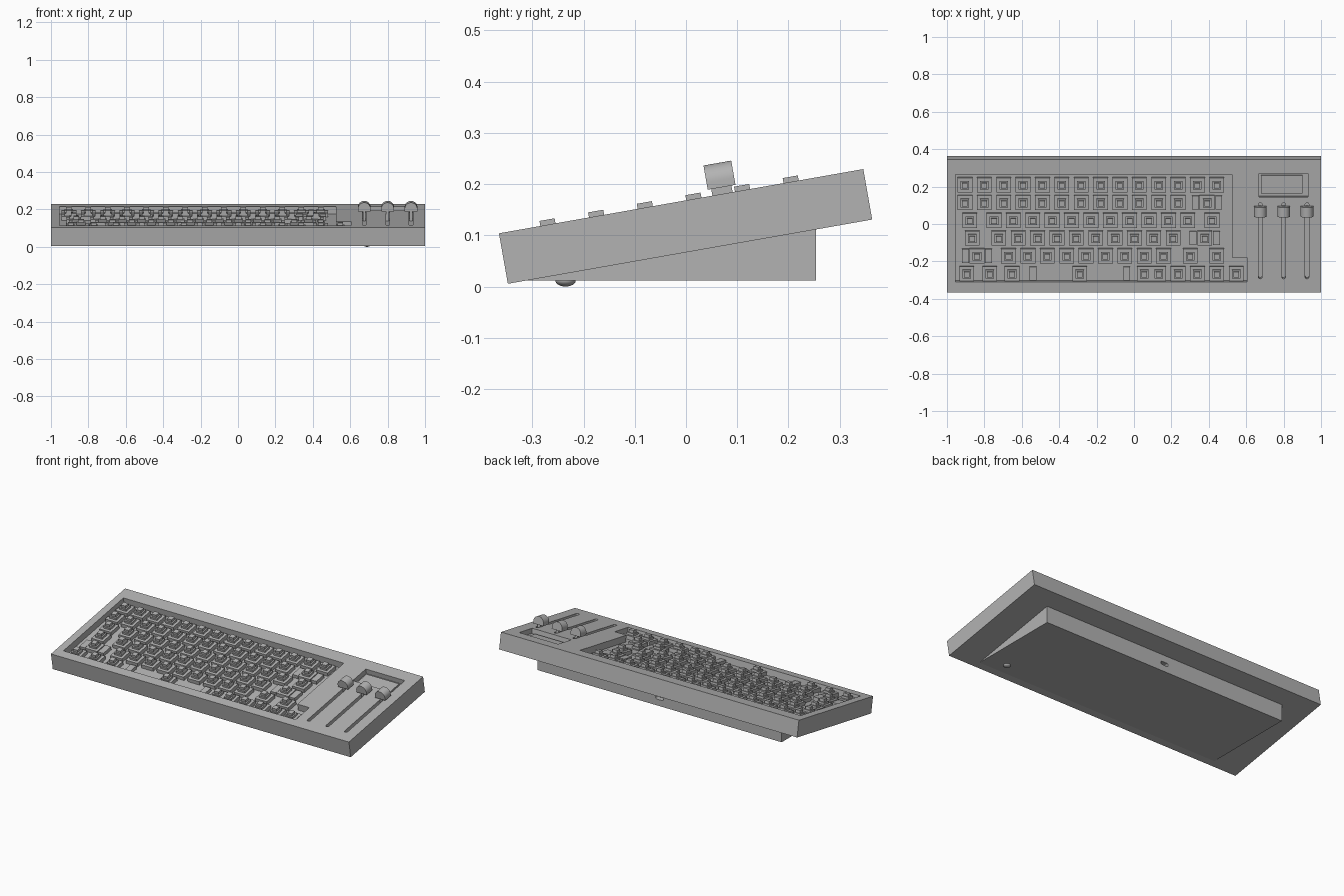
import bpy, bmesh, math
from mathutils import Matrix

cube = bpy.data.objects.get("Cube")
if cube:
    bpy.data.objects.remove(cube, do_unlink=True)

grey = bpy.data.materials.new("plain_grey")
grey.use_nodes = True
GREY = (0.45, 0.45, 0.45, 1)
grey.diffuse_color = GREY
grey.node_tree.nodes["Principled BSDF"].inputs["Base Color"].default_value = GREY

# Sloped frame: x across, y up the slope, z above the top surface
SLOPE = Matrix.Translation((0, -0.0095, 0.1665)) @ Matrix.Rotation(math.radians(10), 4, 'X')
FLAT = Matrix.Identity(4)


def box(bm, x, y, w, d, z0, z1):
    m = Matrix.Translation((x, y, (z0 + z1) / 2)) @ Matrix.Diagonal((w, d, z1 - z0, 1))
    bmesh.ops.create_cube(bm, size=1, matrix=m)


def prism(bm, points, offset):
    face = bm.faces.new([bm.verts.new(p) for p in points])
    res = bmesh.ops.extrude_face_region(bm, geom=[face])
    verts = [g for g in res["geom"] if isinstance(g, bmesh.types.BMVert)]
    bmesh.ops.translate(bm, verts=verts, vec=offset)


def slot(bm, x, y0, y1, r, z0, z1):
    """Vertical prism with rounded ends."""
    arc = [math.pi * i / 8 for i in range(9)]
    pts = [(x + r * math.cos(a), y1 - r + r * math.sin(a), z0) for a in arc]
    pts += [(x - r * math.cos(a), y0 + r - r * math.sin(a), z0) for a in arc]
    prism(bm, pts, (0, 0, z1 - z0))


def to_mesh(bm, name):
    bmesh.ops.recalc_face_normals(bm, faces=bm.faces)
    mesh = bpy.data.meshes.new(name)
    bm.to_mesh(mesh)
    bm.free()
    mesh.materials.append(grey)
    return mesh


def add(name, mesh, matrix):
    obj = bpy.data.objects.new(name, mesh)
    bpy.context.collection.objects.link(obj)
    obj.matrix_world = matrix
    return obj


def select(obj):
    bpy.ops.object.select_all(action='DESELECT')
    obj.select_set(True)
    bpy.context.view_layer.objects.active = obj


def smooth(obj):
    select(obj)
    bpy.ops.object.shade_smooth_by_angle(angle=math.radians(35))


def carve(obj, cutter):
    cutter.hide_render = True
    mod = obj.modifiers.new("carve", 'BOOLEAN')
    mod.operation = 'DIFFERENCE'
    mod.solver = 'EXACT'
    mod.object = cutter
    select(obj)
    bpy.ops.object.modifier_apply(modifier=mod.name)
    bpy.data.objects.remove(cutter, do_unlink=True)


SLIDERS = (0.675, 0.8, 0.925)
PLATE = -0.04

# Case slab with key well, display window and slider slots
bm = bmesh.new()
box(bm, 0, 0, 2, 0.722, -0.1, 0)
case = add("case", to_mesh(bm, "case"), SLOPE)

bm = bmesh.new()
well = [(-0.955, -0.305), (0.605, -0.305), (0.605, -0.173),
        (0.525, -0.173), (0.525, 0.279), (-0.955, 0.279)]
prism(bm, [(x, y, PLATE) for x, y in well], (0, 0, 0.1))
box(bm, 0.8, 0.22, 0.262, 0.128, -0.03, 0.05)
for x in SLIDERS:
    slot(bm, x, -0.288, 0.125, 0.01, -0.04, 0.05)
carve(case, add("case_cutter", to_mesh(bm, "case_cutter"), SLOPE))

# Display panel in the window
bm = bmesh.new()
box(bm, 0.79, 0.22, 0.22, 0.1, -0.031, -0.022)
add("display_panel", to_mesh(bm, "display_panel"), SLOPE)

# Wedge stand with cable port
bm = bmesh.new()
side = [(-0.308, 0.012), (0.254, 0.012), (0.254, 0.125), (-0.308, 0.025)]
prism(bm, [(-0.82, y, z) for y, z in side], (1.64, 0, 0))
stand = add("wedge_stand", to_mesh(bm, "wedge_stand"), FLAT)

bm = bmesh.new()
slot(bm, 0, -0.026, 0.026, 0.01, -0.03, 0.03)
port = Matrix.Translation((0, 0.254, 0.06)) @ Matrix.Rotation(math.pi / 2, 4, 'X') @ Matrix.Rotation(math.pi / 2, 4, 'Z')
carve(stand, add("port_cutter", to_mesh(bm, "port_cutter"), port))

# Low domed foot
bm = bmesh.new()
bmesh.ops.create_uvsphere(bm, u_segments=24, v_segments=12, radius=1,
                          matrix=Matrix.Diagonal((0.02, 0.02, 0.012, 1)))
smooth(add("foot", to_mesh(bm, "foot"), Matrix.Translation((0.69, -0.235, 0.012))))

# Key switch and stabiliser, shared by all rows
bm = bmesh.new()
box(bm, 0, 0, 0.079, 0.079, PLATE, -0.018)
box(bm, 0, 0, 0.046, 0.046, -0.018, -0.006)
box(bm, 0, 0, 0.03, 0.03, -0.006, 0.01)
switch = to_mesh(bm, "switch")
bm = bmesh.new()
box(bm, 0, 0, 0.037, 0.074, PLATE, -0.02)
stabiliser = to_mesh(bm, "stabiliser")


def run(first, count):
    return [first + i for i in range(count)]


# Switch centres in key units, back row first
ROWS = [
    run(0, 14),
    run(0, 12) + [12.5],
    [0.25] + run(1.5, 11) + [12.75],
    [0.375] + run(1.75, 10) + [12.375],
    [0.625] + run(2.25, 9) + [11.625, 13],
    [0.1, 1.28, 2.43, 5.93, 9.25] + run(10, 5),
]
# Wide keys: row, centre, stabiliser offset
WIDE = [(1, 12.5, 0.6), (3, 12.375, 0.6), (4, 0.625, 0.6), (5, 5.93, 2.42)]


def key_place(row, u):
    return SLOPE @ Matrix.Translation((-0.904 + 0.1036 * u, 0.218 - 0.0964 * row, 0))


for r, row in enumerate(ROWS):
    for u in row:
        add("key_switch", switch, key_place(r, u))
for r, u, off in WIDE:
    for s in (-off, off):
        add("key_stabiliser", stabiliser, key_place(r, u + s))

# Slider knobs: rounded caps on stems
for x in SLIDERS:
    bm = bmesh.new()
    arc = [math.pi * i / 20 for i in range(21)]
    pts = [(0.034, 0.055, 0.013)]
    pts += [(0.034 * math.cos(a), 0.055, 0.027 + 0.034 * math.sin(a)) for a in arc]
    pts += [(-0.034, 0.055, 0.013)]
    prism(bm, pts, (0, 0.055, 0))
    place = SLOPE @ Matrix.Translation((x, 0, 0))
    smooth(add("slider_cap", to_mesh(bm, "slider_cap"), place))
    bm = bmesh.new()
    box(bm, 0, 0.082, 0.016, 0.04, PLATE, 0.014)
    add("slider_stem", to_mesh(bm, "slider_stem"), place)
